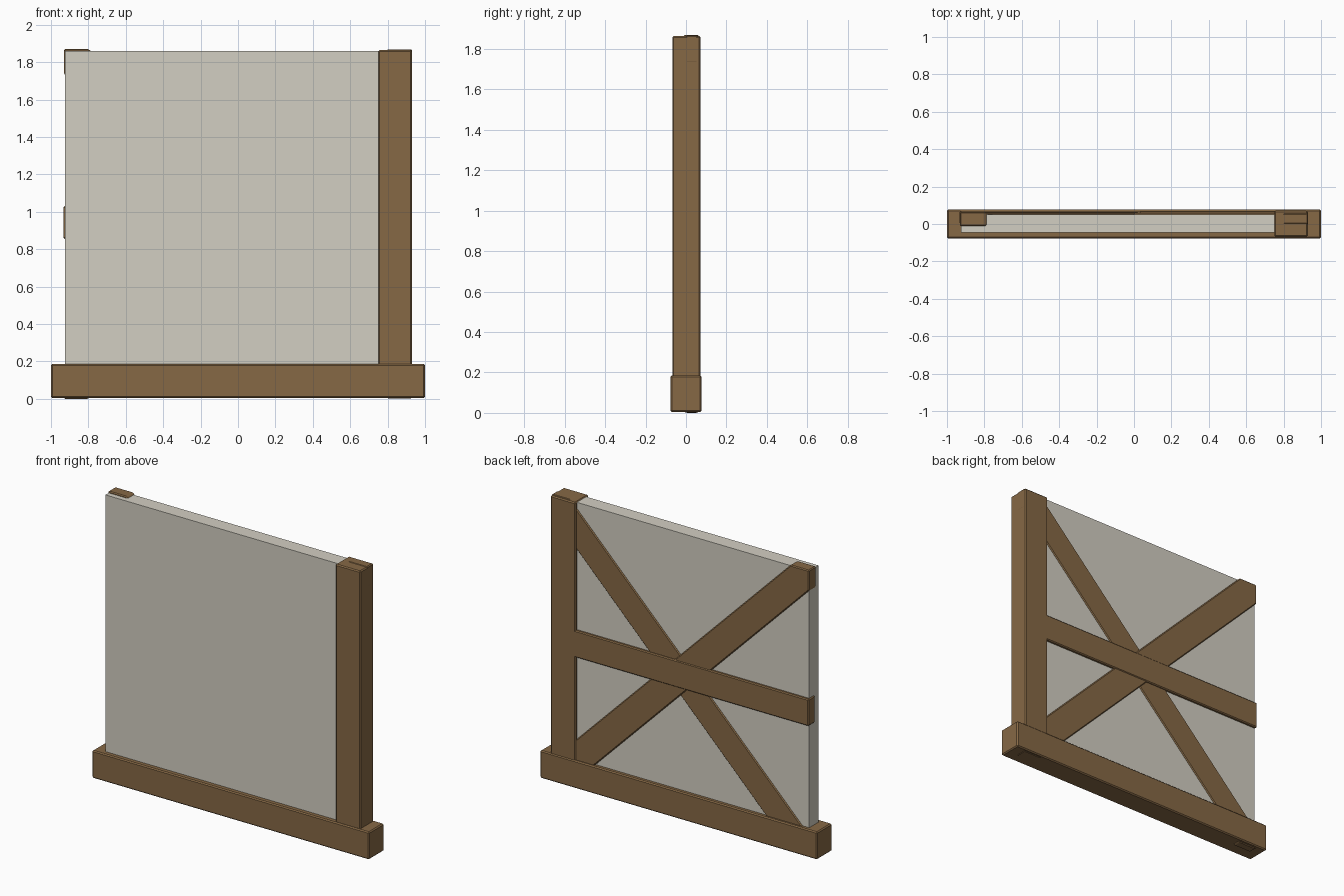
import bpy, bmesh

if "Cube" in bpy.data.objects:
    bpy.data.objects.remove(bpy.data.objects["Cube"])


def material(name, color):
    m = bpy.data.materials.new(name)
    m.diffuse_color = (*color, 1)
    m.use_nodes = True
    m.node_tree.nodes["Principled BSDF"].inputs["Base Color"].default_value = m.diffuse_color
    return m


wood = material("timber", (0.24, 0.14, 0.06))
plaster = material("plaster", (0.65, 0.62, 0.54))


def slab(name, outline, y0, y1, mat, bevel=0.0):
    """Extrude an XZ outline from y0 to y1."""
    bm = bmesh.new()
    face = bm.faces.new([bm.verts.new((x, y0, z)) for x, z in outline])
    ext = bmesh.ops.extrude_face_region(bm, geom=[face])
    for v in ext["geom"]:
        if isinstance(v, bmesh.types.BMVert):
            v.co.y = y1
    bmesh.ops.recalc_face_normals(bm, faces=bm.faces)
    if bevel:
        bmesh.ops.bevel(bm, geom=bm.edges[:], offset=bevel, segments=1,
                        affect='EDGES', profile=0.5)
    mesh = bpy.data.meshes.new(name)
    bm.to_mesh(mesh)
    bm.free()
    mesh.materials.append(mat)
    ob = bpy.data.objects.new(name, mesh)
    bpy.context.collection.objects.link(ob)
    return ob


def rect(x0, x1, z0, z1):
    return [(x0, z0), (x1, z0), (x1, z1), (x0, z1)]


# Plaster infill
slab("wall_panel", rect(-0.925, 0.925, 0.012, 1.86), -0.045, 0.051, plaster)

# Frame timbers
slab("sill_beam", rect(-1, 1, 0.005, 0.185), -0.077, 0.077, wood, 0.007)
slab("corner_post", rect(0.75, 0.93, 0.012, 1.865), -0.068, 0.071, wood, 0.007)
slab("middle_rail", rect(-0.932, 0.925, 0.855, 1.03), 0.0, 0.069, wood, 0.006)

# Diagonal braces with corner-cut ends
W, H, CUT = 0.931, 1.868, 0.132
for name, s, y0, y1, z in (("falling_brace", 1, -0.011, 0.064, 0.002),
                           ("rising_brace", -1, 0.0, 0.058, 0.0)):
    pts = [(-W, H), (-W + CUT, H), (W, CUT), (W, 0), (W - CUT, 0), (-W, H - CUT)]
    slab(name, [(s * x, h + z) for x, h in pts], y0, y1, wood, 0.006)
